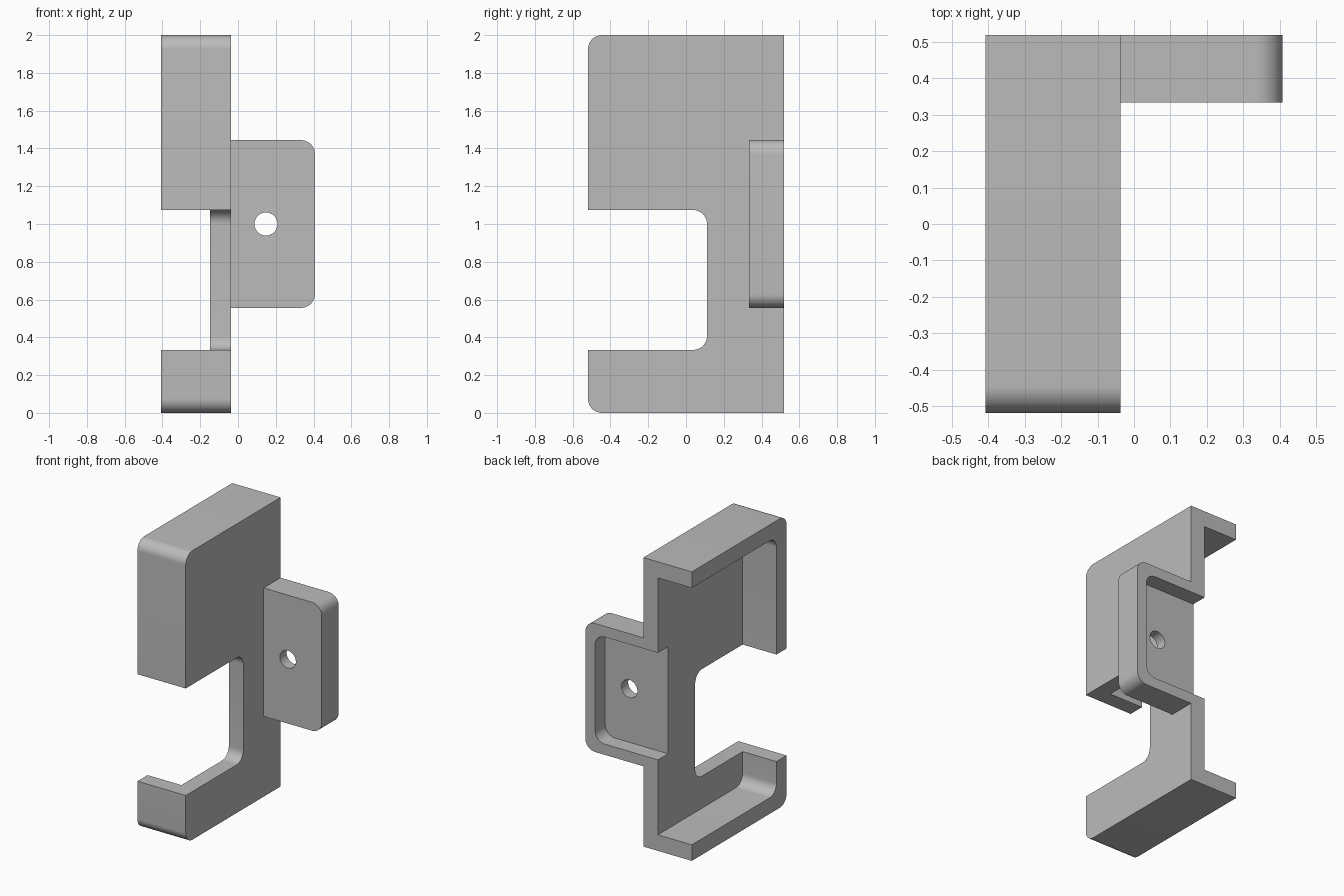
import bpy, bmesh, math
from mathutils import Vector

if "Cube" in bpy.data.objects:
    bpy.data.objects.remove(bpy.data.objects["Cube"], do_unlink=True)

S = 2 / 54  # all sizes below are in millimetres; the part is 54 tall

grey = bpy.data.materials.new("plain grey")
grey.use_nodes = True
colour = (0.5, 0.5, 0.5, 1)
grey.diffuse_color = colour
grey.node_tree.nodes["Principled BSDF"].inputs["Base Color"].default_value = colour


def rounded_rect(a0, a1, b0, b1, radius, round_low, round_high):
    """Outline with the corners at a0 and/or a1 rounded."""
    corners = [(a0, b0, 180, round_low), (a1, b0, 270, round_high),
               (a1, b1, 0, round_high), (a0, b1, 90, round_low)]
    points = []
    for a, b, start, rounded in corners:
        if not rounded:
            points.append((a, b))
            continue
        ca = a + radius if a == a0 else a - radius
        cb = b + radius if b == b0 else b - radius
        for i in range(13):
            t = math.radians(start + 90 * i / 12)
            points.append((ca + radius * math.cos(t), cb + radius * math.sin(t)))
    return points


def extrude(name, outline, axis, lo, hi):
    """Extrude an outline along x (outline in y, z) or y (outline in x, z)."""
    bm = bmesh.new()
    if axis == "x":
        verts = [bm.verts.new(Vector((lo, a, b)) * S) for a, b in outline]
        step = Vector((hi - lo, 0, 0)) * S
    else:
        verts = [bm.verts.new(Vector((a, lo, b)) * S) for a, b in outline]
        step = Vector((0, hi - lo, 0)) * S
    face = bm.faces.new(verts)
    top = bmesh.ops.extrude_face_region(bm, geom=[face])["geom"]
    bmesh.ops.translate(bm, vec=step, verts=[v for v in top if isinstance(v, bmesh.types.BMVert)])
    bmesh.ops.recalc_face_normals(bm, faces=bm.faces)
    mesh = bpy.data.meshes.new(name)
    bm.to_mesh(mesh)
    bm.free()
    mesh.materials.append(grey)
    obj = bpy.data.objects.new(name, mesh)
    bpy.context.collection.objects.link(obj)
    return obj


# Main body block with rounded front edges, and the mounting tab
bracket = extrude("bracket", rounded_rect(-14, 14, 0, 54, 2, True, False), "x", -11, -1)
tab = extrude("mounting_tab", rounded_rect(-3, 11, 15, 39, 2, False, True), "y", 9, 14)

# Cutters: body hollow, front notch, tab pocket and screw hole
hollow = extrude("hollow_cutter", rounded_rect(-11, 20, 3, 51, 2, True, False), "x", -15, -4)
notch = extrude("notch_cutter", rounded_rect(-20, 3, 9, 29, 2, False, True), "x", -16, 3)
pocket = extrude("pocket_cutter", rounded_rect(-18, 9, 17, 37, 2, False, True), "y", 11, 18)
circle = [(4 + 1.65 * math.cos(math.tau * i / 48), 27 + 1.65 * math.sin(math.tau * i / 48))
          for i in range(48)]
hole = extrude("hole_cutter", circle, "y", 5, 17)

bpy.context.view_layer.objects.active = bracket
for tool, operation in [(tab, "UNION"), (hollow, "DIFFERENCE"), (notch, "DIFFERENCE"),
                        (pocket, "DIFFERENCE"), (hole, "DIFFERENCE")]:
    mod = bracket.modifiers.new(tool.name, "BOOLEAN")
    mod.operation = operation
    mod.solver = "EXACT"
    mod.object = tool
    bpy.ops.object.modifier_apply(modifier=mod.name)
    bpy.data.objects.remove(tool, do_unlink=True)

# Smooth the fillets and keep the machined edges crisp
for obj in bpy.context.selected_objects:
    obj.select_set(False)
bracket.select_set(True)
bpy.ops.object.shade_smooth_by_angle(angle=math.radians(30))
